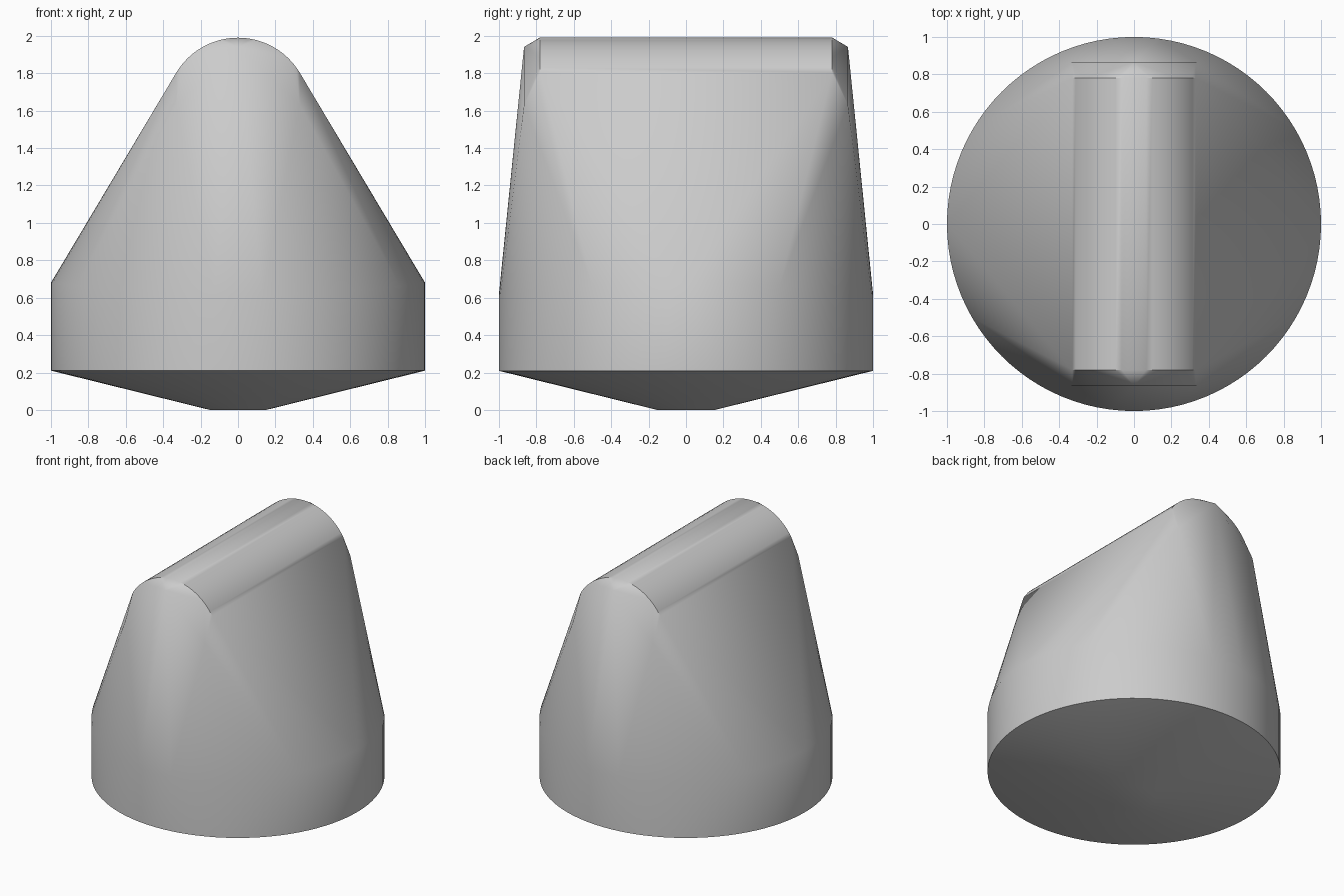
import bpy, bmesh, math

cube = bpy.data.objects.get("Cube")
if cube:
    bpy.data.objects.remove(cube, do_unlink=True)

# Single flat grey
GREY = (0.6, 0.6, 0.6, 1)
mat = bpy.data.materials.new("plain grey")
mat.use_nodes = True
mat.diffuse_color = GREY
mat.node_tree.nodes["Principled BSDF"].inputs["Base Color"].default_value = GREY

SIDES = 96
ROOF_RADIUS = 0.385
ROOF_CENTRE = 1.605


def ring(bm, radius, low, high):
    """Circle whose height rises from low at the ends to high at the sides."""
    for i in range(SIDES):
        a = math.tau * i / SIDES
        z = low + (high - low) * math.cos(a) ** 2
        bm.verts.new((radius * math.cos(a), radius * math.sin(a), z))


bm = bmesh.new()

# Shallow conical underside and drum wall
ring(bm, 0.15, 0, 0)
ring(bm, 1, 0.21, 0.21)
ring(bm, 1, 0.61, 0.68)

# Rounded roof ridge with bevelled ends
for side in (-1, 1):
    for i in range(-12, 13):
        a = math.radians(59) * i / 12
        bm.verts.new((ROOF_RADIUS * math.sin(a), 0.78 * side,
                      ROOF_CENTRE + ROOF_RADIUS * math.cos(a)))
    for x, z in ((-0.33, 1.63), (0, 1.94), (0.33, 1.63)):
        bm.verts.new((x, 0.865 * side, z))

# Stretch one skin over all the profiles
hull = bmesh.ops.convex_hull(bm, input=bm.verts)
loose = {v for v in hull["geom_interior"] + hull["geom_unused"]
         if isinstance(v, bmesh.types.BMVert)}
bmesh.ops.delete(bm, geom=list(loose), context="VERTS")
bmesh.ops.recalc_face_normals(bm, faces=bm.faces)

mesh = bpy.data.meshes.new("tapered_body")
bm.to_mesh(mesh)
bm.free()
mesh.materials.append(mat)
body = bpy.data.objects.new("tapered_body", mesh)
bpy.context.collection.objects.link(body)

# Smooth wall, crisp rim and roof ends
bpy.ops.object.select_all(action="DESELECT")
body.select_set(True)
bpy.context.view_layer.objects.active = body
bpy.ops.object.shade_smooth_by_angle(angle=math.radians(32))
